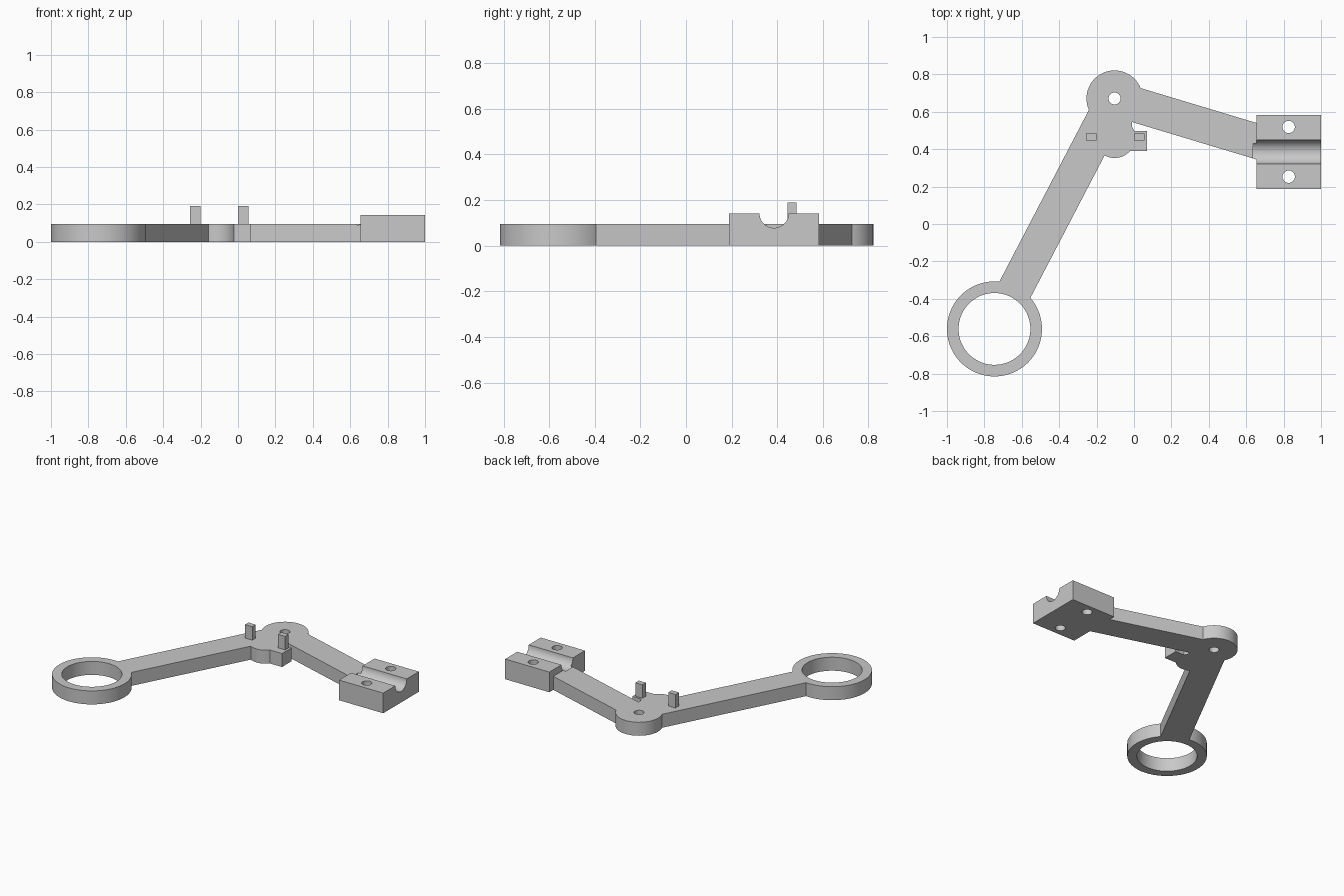
import bpy
import math
from mathutils import Vector

cube = bpy.data.objects.get("Cube")
if cube:
    bpy.data.objects.remove(cube, do_unlink=True)

grey = bpy.data.materials.new("light grey")
grey.use_nodes = True
COLOUR = (0.58, 0.58, 0.58, 1)
grey.diffuse_color = COLOUR
grey.node_tree.nodes["Principled BSDF"].inputs["Base Color"].default_value = COLOUR

PLATE = 0.095          # plate thickness
CLAMP = 0.142          # clamp block height
ARM_WIDTH = 0.187
HUB = Vector((-0.104, 0.671))
RING = Vector((-0.746, -0.561))
CLAMP_Y = 0.386


def finish(name):
    obj = bpy.context.object
    obj.name = name
    obj.data.materials.append(grey)
    return obj


def box(name, x0, x1, y0, y1, z0, z1):
    bpy.ops.mesh.primitive_cube_add(
        size=1, location=((x0 + x1) / 2, (y0 + y1) / 2, (z0 + z1) / 2))
    bpy.context.object.scale = (x1 - x0, y1 - y0, z1 - z0)
    bpy.ops.object.transform_apply(location=False, rotation=False, scale=True)
    return finish(name)


def disc(name, centre, radius, z0=0, z1=PLATE):
    bpy.ops.mesh.primitive_cylinder_add(
        vertices=80, radius=radius, depth=z1 - z0,
        location=(centre[0], centre[1], (z0 + z1) / 2))
    return finish(name)


def arm(name, start, end):
    mid, run = (start + end) / 2, end - start
    bpy.ops.mesh.primitive_cube_add(
        size=1, location=(mid.x, mid.y, PLATE / 2),
        rotation=(0, 0, math.atan2(run.y, run.x)))
    bpy.context.object.scale = (run.length, ARM_WIDTH, PLATE)
    bpy.ops.object.transform_apply(location=False, rotation=True, scale=True)
    return finish(name)


def combine(target, others, operation, keep=False):
    for other in others:
        mod = target.modifiers.new(other.name, 'BOOLEAN')
        mod.operation = operation
        mod.solver = 'EXACT'
        mod.object = other
        bpy.context.view_layer.objects.active = target
        bpy.ops.object.modifier_apply(modifier=mod.name)
        if not keep:
            bpy.data.objects.remove(other, do_unlink=True)


def hole(centre, radius):
    return disc("hole_cutter", centre, radius, -0.1, 0.3)


# Flat linkage: hub, ring, two arms, lower boss, web and side tab
linkage = disc("linkage_plate", HUB, 0.15)
combine(linkage, [
    arm("ring_arm", HUB, RING),
    arm("clamp_arm", HUB, Vector((0.72, 0.423))),
    disc("ring_rim", RING, 0.254),
    disc("boss", (HUB.x, 0.463), 0.11),
    box("web", -0.15, -0.011, 0.463, 0.65, 0, PLATE),
    box("side_tab", -0.05, 0.07, 0.39, 0.498, 0, PLATE),
], 'UNION')
combine(linkage, [hole(RING, 0.192), hole(HUB, 0.032)], 'DIFFERENCE')

# Clamp block with two bolt holes
clamp = box("clamp_block", 0.656, 1.0, CLAMP_Y - 0.198, CLAMP_Y + 0.198, 0, CLAMP)
combine(clamp, [hole((0.827, CLAMP_Y + s * 0.133), 0.033) for s in (-1, 1)],
        'DIFFERENCE')

# Half-round groove through the clamp and into the end of its arm
bpy.ops.mesh.primitive_cylinder_add(
    vertices=64, radius=0.064, depth=0.5,
    location=(0.637 + 0.25, CLAMP_Y, CLAMP), rotation=(0, math.pi / 2, 0))
groove = finish("groove_cutter")
combine(linkage, [groove], 'DIFFERENCE', keep=True)
combine(clamp, [groove], 'DIFFERENCE')

# Upright pegs
box("right_peg", -0.257, -0.201, 0.446, 0.484, PLATE - 0.02, 0.19)
box("left_peg", 0.0, 0.055, 0.446, 0.484, PLATE - 0.02, 0.19)

# Smooth the round walls, keep the edges crisp
for obj in (linkage, clamp):
    bpy.ops.object.select_all(action='DESELECT')
    obj.select_set(True)
    bpy.context.view_layer.objects.active = obj
    bpy.ops.object.shade_smooth_by_angle(angle=math.radians(30))
